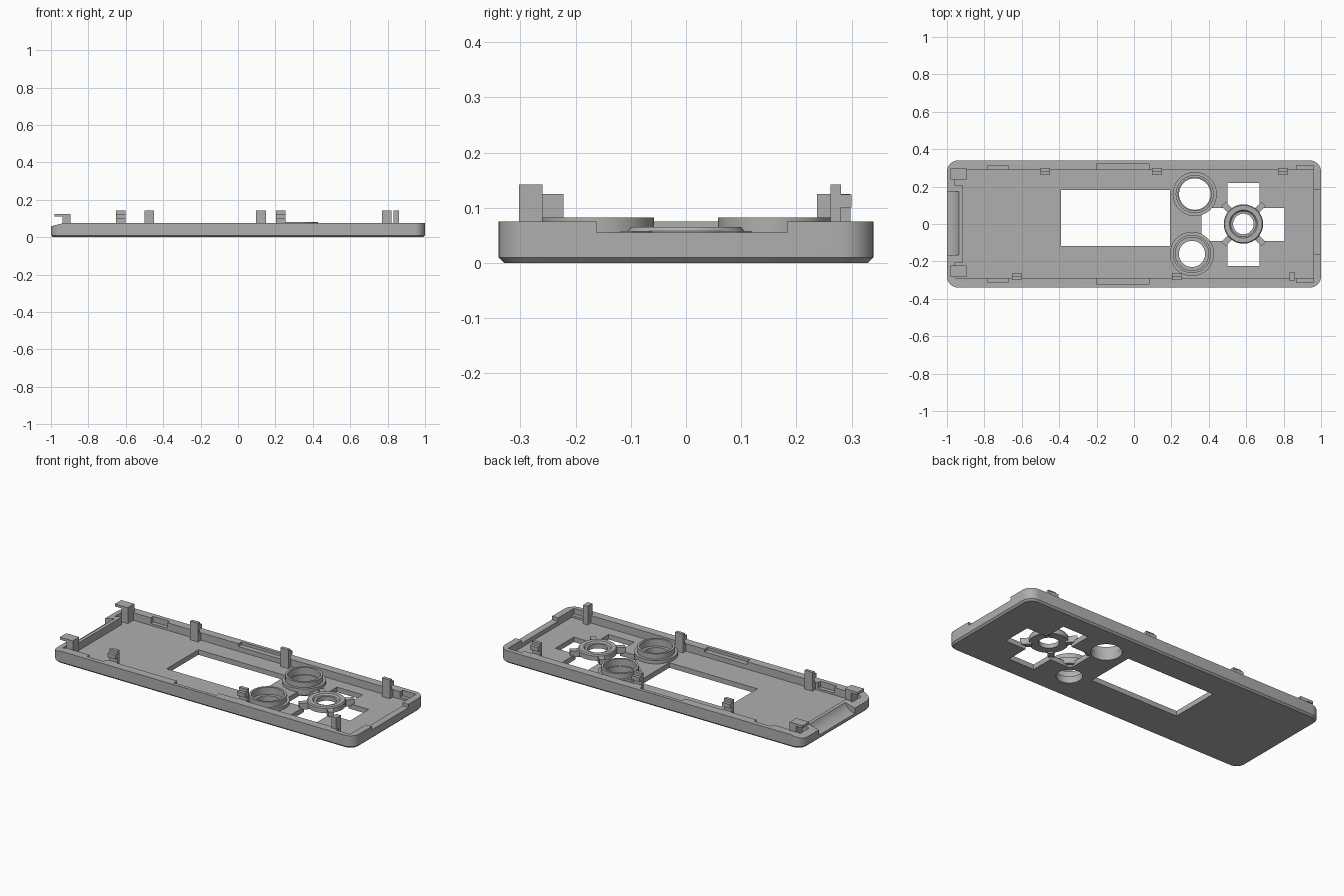
import bpy, bmesh, math
from mathutils import Matrix

cube = bpy.data.objects.get("Cube")
if cube:
    bpy.data.objects.remove(cube, do_unlink=True)

grey = bpy.data.materials.new("mid grey plastic")
grey.use_nodes = True
colour = (0.43, 0.43, 0.43, 1)
grey.diffuse_color = colour
grey.node_tree.nodes["Principled BSDF"].inputs["Base Color"].default_value = colour


def finish(name, bm, smooth=False):
    bmesh.ops.recalc_face_normals(bm, faces=bm.faces)
    mesh = bpy.data.meshes.new(name)
    bm.to_mesh(mesh)
    bm.free()
    mesh.materials.append(grey)
    ob = bpy.data.objects.new(name, mesh)
    bpy.context.collection.objects.link(ob)
    if smooth:
        smooth_shade(ob)
    return ob


def smooth_shade(ob):
    bpy.ops.object.select_all(action="DESELECT")
    ob.select_set(True)
    bpy.context.view_layer.objects.active = ob
    bpy.ops.object.shade_smooth_by_angle(angle=math.radians(30))


def add_box(bm, x, y, z):
    """Box between the low and high value on each axis."""
    spans = (x, y, z)
    mid = Matrix.Translation([(a + b) / 2 for a, b in spans])
    size = Matrix.Diagonal([abs(b - a) for a, b in spans] + [1])
    bmesh.ops.create_cube(bm, size=1, matrix=mid @ size)


def box(name, x, y, z):
    bm = bmesh.new()
    add_box(bm, x, y, z)
    return finish(name, bm)


def cylinder(name, centre, radius, depth, turn=None):
    bm = bmesh.new()
    matrix = Matrix.Translation(centre) @ (turn or Matrix())
    bmesh.ops.create_cone(bm, cap_ends=True, segments=64, radius1=radius,
                          radius2=radius, depth=depth, matrix=matrix)
    return finish(name, bm)


def lathe(name, x, y, profile, steps=64):
    """Closed ring from a closed (radius, height) profile."""
    bm = bmesh.new()
    rings = []
    for i in range(steps):
        a = math.tau * i / steps
        rings.append([bm.verts.new((x + r * math.cos(a), y + r * math.sin(a), z))
                      for r, z in profile])
    n = len(profile)
    for i, ring in enumerate(rings):
        after = rings[(i + 1) % steps]
        for j in range(n):
            k = (j + 1) % n
            bm.faces.new((ring[j], after[j], after[k], ring[k]))
    return finish(name, bm, smooth=True)


def rounded_slab(name, hx, hy, radius, levels):
    """Rounded rectangle lofted through (inset, height) levels."""
    bm = bmesh.new()
    rings = []
    for inset, z in levels:
        ring = []
        for corner, (sx, sy) in enumerate(((1, 1), (-1, 1), (-1, -1), (1, -1))):
            for step in range(9):
                a = math.pi / 2 * (corner + step / 8)
                ring.append(bm.verts.new((
                    sx * (hx - radius) + (radius - inset) * math.cos(a),
                    sy * (hy - radius) + (radius - inset) * math.sin(a), z)))
        rings.append(ring)
    n = len(rings[0])
    for low, high in zip(rings, rings[1:]):
        for i in range(n):
            k = (i + 1) % n
            bm.faces.new((low[i], low[k], high[k], high[i]))
    bm.faces.new(rings[0])
    bm.faces.new(rings[-1])
    return finish(name, bm)


def cut(target, cutter):
    """Subtract the cutter, bake the result and remove the cutter."""
    mod = target.modifiers.new("cut", "BOOLEAN")
    mod.operation = "DIFFERENCE"
    mod.solver = "EXACT"
    mod.object = cutter
    graph = bpy.context.evaluated_depsgraph_get()
    graph.update()
    baked = bpy.data.meshes.new_from_object(target.evaluated_get(graph))
    target.modifiers.clear()
    target.data = baked
    bpy.data.objects.remove(cutter, do_unlink=True)


RIM, FLOOR, ABOVE, BELOW = 0.075, 0.03, 0.3, -0.1
PAD_X = 0.585
BUTTONS = ((0.325, 0.16, 0.084), (0.31, -0.16, 0.07))

# Tray shell with a chamfered underside
shell = rounded_slab("cover_shell", 1, 0.34, 0.06, ((0.01, 0), (0, 0.01), (0, RIM)))

# Inner pocket, stepped round the finger scoop
cut(shell, box("pocket", (-0.915, 0.96), (-0.29, 0.29), (FLOOR, ABOVE)))
for side in (1, -1):
    def ys(a, b):
        return (side * a, side * b)
    cut(shell, box("corner_pocket", (-0.957, -0.9), ys(0.205, 0.289), (FLOOR, ABOVE)))
    cut(shell, box("left_slot", (-0.78, -0.67), ys(0.28, 0.313), (0.042, ABOVE)))
    cut(shell, box("right_slot", (0.87, 0.959), ys(0.28, 0.313), (0.042, ABOVE)))
    cut(shell, box("middle_ledge", (-0.2, 0.08), ys(0.28, 0.32), (0.058, ABOVE)))

# Notch in the right end, sloped top and scoop in the left end
cut(shell, box("end_notch", (0.9, 1.1), (-0.162, 0.183), (0.055, ABOVE)))
slope = box("end_slope", (-0.2, 0.2), (-1, 1), (0, 0.2))
slope.matrix_world = Matrix.Translation((-0.935, 0, RIM)) @ Matrix.Rotation(
    -math.atan2(0.017, 0.065), 4, "Y")
slope.data.transform(Matrix.Translation((-0.2, 0, 0)))
cut(shell, slope)
cut(shell, cylinder("finger_scoop", (-1.012, 0.003, 0.108), 0.083, 0.34,
                    Matrix.Rotation(math.pi / 2, 4, "X")))

# Screen window, cross opening and button openings
cut(shell, box("window", (-0.39, 0.192), (-0.117, 0.182), (BELOW, ABOVE)))
cut(shell, box("cross_wide", (0.36, 0.805), (-0.09, 0.085), (BELOW, ABOVE)))
cut(shell, box("cross_tall", (0.5, 0.67), (-0.225, 0.22), (BELOW, ABOVE)))
for x, y, hole in BUTTONS:
    cut(shell, cylinder("button_opening", (x, y, 0), 0.1, 0.4))
smooth_shade(shell)

# Button collars with a low flange and an inner seat
for (x, y, hole), place in zip(BUTTONS, ("back", "front")):
    lathe(place + "_button_collar", x, y, (
        (hole, 0), (0.1, 0), (0.1, 0.012), (0.118, 0.012), (0.118, 0.05),
        (0.102, 0.05), (0.102, 0.082), (0.089, 0.082), (0.089, 0.04), (hole, 0.04)))

# Direction pad ring and its diagonal struts
lathe("pad_ring", PAD_X, 0, (
    (0.055, FLOOR), (0.105, FLOOR), (0.105, 0.058), (0.1, 0.065),
    (0.075, 0.065), (0.068, 0.056), (0.055, 0.056)))
for i in range(4):
    strut = box("pad_strut", (0.09, 0.152), (-0.016, 0.016), (0.02, 0.058))
    strut.data.transform(Matrix.Translation((PAD_X, 0, 0)) @ Matrix.Rotation(
        math.pi / 4 + i * math.pi / 2, 4, "Z"))

# Snap clips along the long walls
for side, name, starts in ((1, "back_clip", (-0.5, 0.097, 0.77)),
                           (-1, "front_clip", (-0.653, 0.203))):
    for x in starts:
        bm = bmesh.new()
        add_box(bm, (x, x + 0.052), (side * 0.262, side * 0.281), (0.02, 0.142))
        add_box(bm, (x, x + 0.052), (side * 0.28, side * 0.3), (0.1, 0.124))
        add_box(bm, (x, x + 0.052), (side * 0.28, side * 0.292), (0.02, 0.073))
        finish(name, bm)
box("front_post", (0.832, 0.862), (-0.303, -0.26), (0.02, 0.142))

# Hooked posts beside the finger scoop
for name, y in (("back_hook", (0.237, 0.298)), ("front_hook", (-0.283, -0.222))):
    bm = bmesh.new()
    add_box(bm, (-0.937, -0.895), y, (0.02, 0.125))
    add_box(bm, (-0.98, -0.93), y, (0.11, 0.125))
    finish(name, bm)
